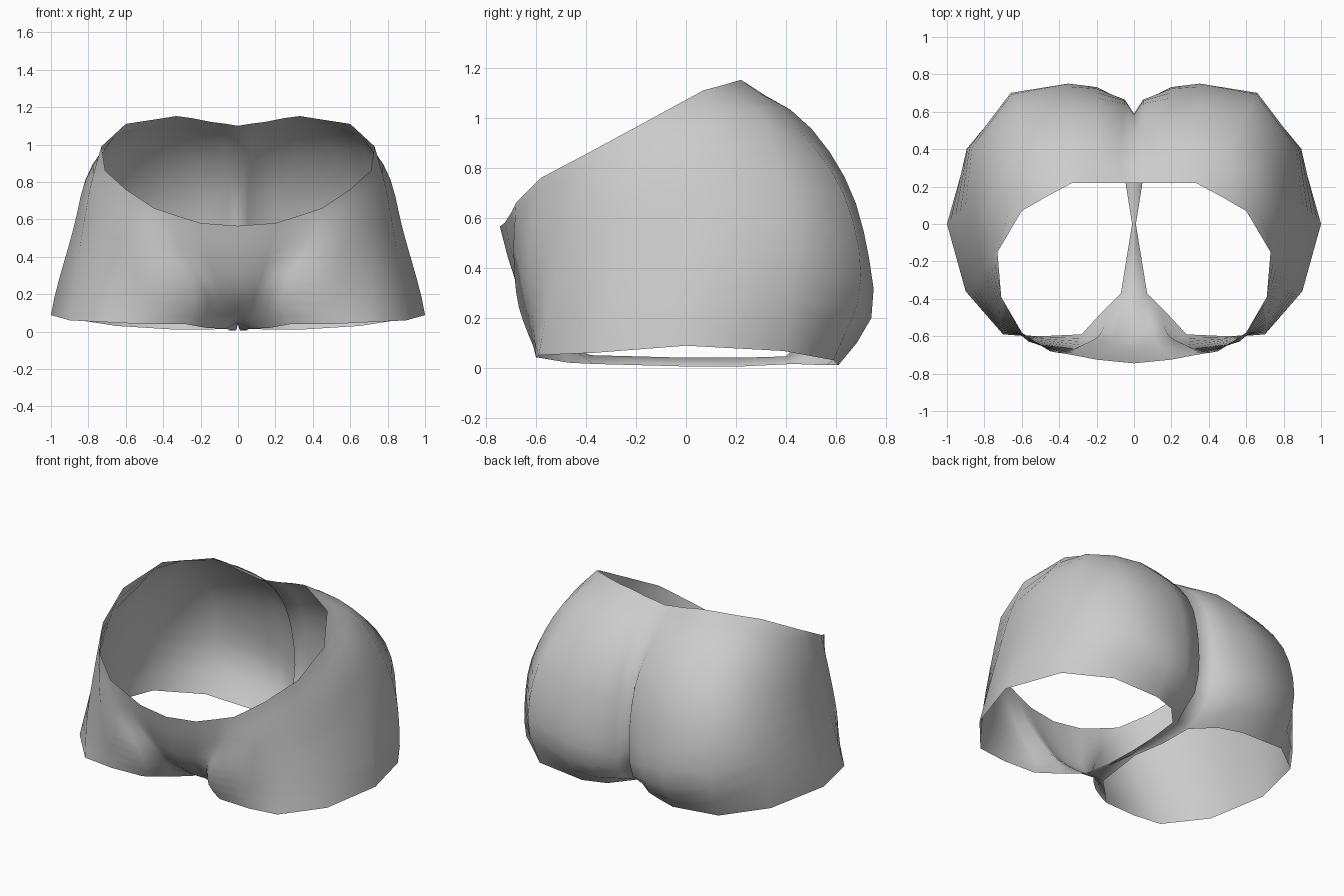
import bpy
import bmesh
from mathutils import Vector

default_cube = bpy.data.objects.get("Cube")
if default_cube:
    bpy.data.objects.remove(default_cube, do_unlink=True)

ROWS = 13


def make_material(name, colour):
    material = bpy.data.materials.new(name)
    material.use_nodes = True
    material.diffuse_color = colour
    material.node_tree.nodes["Principled BSDF"].inputs["Base Color"].default_value = colour
    return material


def sample_curve(points, count):
    """Evenly sample a smooth curve that passes through the given points."""
    knots = [Vector(p) for p in points]
    knots = [knots[0] * 2 - knots[1]] + knots + [knots[-1] * 2 - knots[-2]]
    dense = []
    steps = 20
    for a, b, c, d in zip(knots, knots[1:], knots[2:], knots[3:]):
        for step in range(steps):
            t = step / steps
            dense.append(b + (c - a) * t / 2
                         + (a * 2 - b * 5 + c * 4 - d) * t * t / 2
                         + (b * 3 - a - c * 3 + d) * t * t * t / 2)
    dense.append(knots[-2])
    lengths = [0.0]
    for p, q in zip(dense, dense[1:]):
        lengths.append(lengths[-1] + (q - p).length)
    result = []
    segment = 0
    for i in range(count):
        target = lengths[-1] * i / (count - 1)
        while segment < len(dense) - 2 and lengths[segment + 1] < target:
            segment += 1
        span = max(lengths[segment + 1] - lengths[segment], 1e-9)
        result.append(dense[segment].lerp(dense[segment + 1], (target - lengths[segment]) / span))
    return result


# Seams running from the waist down to the hem: front pouch, groove and thigh
front_seams = [
    [(0, -.745, .565), (0, -.7, .4), (0, -.63, .23), (0, -.5, .1), (0, -.38, .05)],
    [(.2, -.725, .58), (.16, -.68, .4), (.1, -.6, .22), (.07, -.47, .09), (.07, -.37, .015)],
    [(.33, -.7, .62), (.3, -.66, .45), (.19, -.6, .25), (.15, -.51, .11), (.17, -.47, .02)],
    [(.45, -.68, .66), (.38, -.69, .47), (.26, -.675, .27), (.23, -.63, .13), (.28, -.59, .04)],
    [(.6, -.58, .76), (.56, -.63, .45), (.5, -.6, .04)],
]

# Seams over the hip
side_seams = [
    [(.71, -.39, .86), (.72, -.46, .6), (.72, -.54, .3), (.7, -.59, .05)],
    [(.73, -.15, .99), (.79, -.21, .77), (.85, -.28, .42), (.9, -.36, .06)],
    [(.6, .07, 1.11), (.74, .1, .95), (.82, .08, .8), (.88, .05, .55), (.97, .02, .23), (1, 0, .088)],
    [(.47, .145, 1.13), (.66, .32, .98), (.84, .4, .6), (.89, .41, .25), (.89, .39, .067)],
]

# Seams over the rounded seat, ending on the centre crease
back_seams = [
    [(.33, .22, 1.152), (.5, .41, 1), (.63, .63, .7), (.66, .7, .33), (.65, .59, .03)],
    [(.24, .22, 1.14), (.31, .47, .99), (.34, .66, .71), (.35, .745, .36), (.35, .735, .18), (.33, .61, .01)],
    [(.14, .22, 1.12), (.19, .44, 1), (.2, .64, .73), (.2, .73, .35), (.19, .69, .13), (.18, .56, .01)],
    [(.06, .22, 1.11), (.07, .41, 1), (.055, .6, .75), (.05, .665, .4), (.05, .62, .13), (.06, .43, .015)],
    [(0, .22, 1.1), (0, .36, 1), (0, .52, .75), (0, .59, .42), (0, .54, .2), (0, .4, .045)],
]

# Loft one half of the garment through the seams
bm = bmesh.new()
columns = [[bm.verts.new(p) for p in sample_curve(seam, ROWS)]
           for seam in front_seams + side_seams + back_seams]
for left, right in zip(columns, columns[1:]):
    for row in range(ROWS - 1):
        bm.faces.new((left[row], left[row + 1], right[row + 1], right[row]))

# Narrow crotch strip between the inner leg hem and the centre line
centre = [columns[0][-1]] + [bm.verts.new((0, y, .04)) for y in (0, .22)] + [columns[-1][-1]]
hem = [columns[1][-1]] + [bm.verts.new(p) for p in ((.01, 0, .005), (.045, .22, .005))] + [columns[-2][-1]]
for i in range(len(hem) - 1):
    bm.faces.new((centre[i], centre[i + 1], hem[i + 1], hem[i]))
bmesh.ops.recalc_face_normals(bm, faces=bm.faces)

# Face the cloth outwards, judged by a face on the hip
hip = max(bm.faces, key=lambda f: f.calc_center_median().x)
if hip.normal.x < 0:
    bmesh.ops.reverse_faces(bm, faces=bm.faces)

mesh = bpy.data.meshes.new("shorts")
bm.to_mesh(mesh)
bm.free()
shorts = bpy.data.objects.new("shorts", mesh)
bpy.context.collection.objects.link(shorts)
mesh.materials.append(make_material("grey_cloth", (.6, .6, .6, 1)))

# Mirror across the centre line
mirror = shorts.modifiers.new("Mirror", "MIRROR")
mirror.use_clip = True
mirror.merge_threshold = .001

for polygon in mesh.polygons:
    polygon.use_smooth = True
